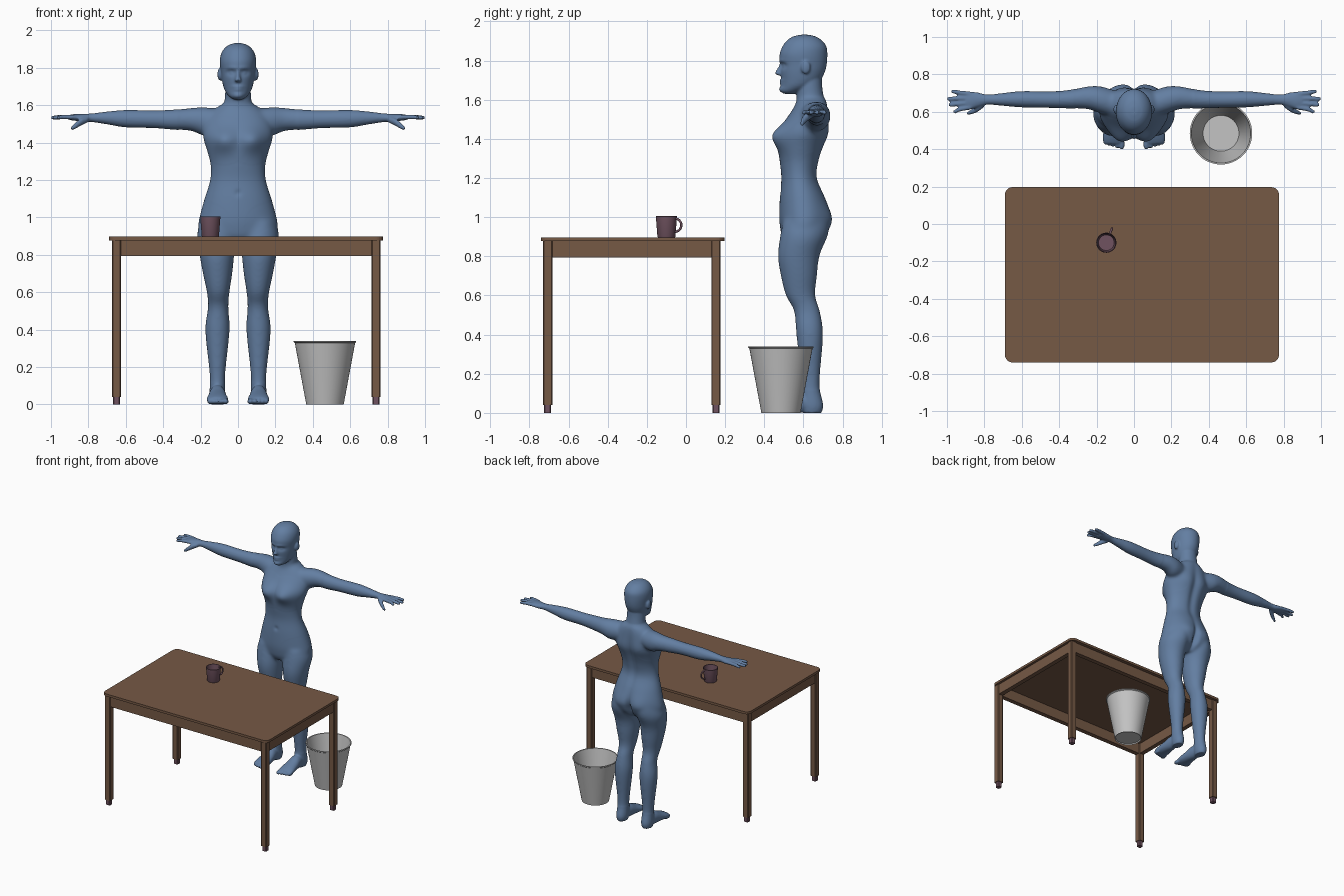
import bpy, bmesh, math
from mathutils import Vector, Matrix

if "Cube" in bpy.data.objects:
    bpy.data.objects.remove(bpy.data.objects["Cube"], do_unlink=True)


def material(name, rgb):
    m = bpy.data.materials.new(name)
    m.use_nodes = True
    m.diffuse_color = (*rgb, 1)
    m.node_tree.nodes["Principled BSDF"].inputs["Base Color"].default_value = (*rgb, 1)
    return m


BLUE = material("slate blue", (0.125, 0.21, 0.36))
WOOD = material("brown wood", (0.18, 0.1, 0.06))
MAUVE = material("dull mauve", (0.16, 0.085, 0.115))
GREY = material("light grey", (0.55, 0.55, 0.55))


def finish(name, bm, mat, angle=None):
    me = bpy.data.meshes.new(name)
    bm.to_mesh(me)
    bm.free()
    me.materials.append(mat)
    ob = bpy.data.objects.new(name, me)
    bpy.context.collection.objects.link(ob)
    if angle:
        bpy.ops.object.select_all(action='DESELECT')
        ob.select_set(True)
        bpy.context.view_layer.objects.active = ob
        bpy.ops.object.shade_smooth_by_angle(angle=math.radians(angle))
    return ob


def box(name, lo, hi, mat, bevel=0.0):
    lo, hi = Vector(lo), Vector(hi)
    bm = bmesh.new()
    bmesh.ops.create_cube(bm, size=1, matrix=Matrix.Translation((lo + hi) / 2)
                          @ Matrix.Diagonal((*(hi - lo), 1)))
    if bevel:
        upright = [e for e in bm.edges if abs(e.verts[0].co.z - e.verts[1].co.z) > 0.001]
        bmesh.ops.bevel(bm, geom=upright, offset=bevel, segments=6 if bevel > 0.02 else 1,
                        affect='EDGES', profile=0.5)
    return finish(name, bm, mat)


def lathe(name, profile, centre, mat, steps=48):
    bm = bmesh.new()
    vs = [bm.verts.new((r, 0, z)) for r, z in profile]
    edges = [bm.edges.new(p) for p in zip(vs, vs[1:])]
    bmesh.ops.spin(bm, geom=vs + edges, axis=(0, 0, 1), cent=(0, 0, 0),
                   angle=math.tau, steps=steps, use_duplicate=False)
    bmesh.ops.remove_doubles(bm, verts=bm.verts, dist=0.0005)
    bmesh.ops.recalc_face_normals(bm, faces=bm.faces)
    bmesh.ops.translate(bm, verts=bm.verts, vec=centre)
    return finish(name, bm, mat, 35)


# Table
box("table_top", (-0.69, -0.74, 0.878), (0.775, 0.197, 0.897), WOOD, 0.04)
for side, x in (("right", -0.65), ("left", 0.738)):
    for end, y in (("front", -0.707), ("back", 0.153)):
        box(f"table_leg_{end}_{side}", (x - .024, y - .024, 0.04), (x + .024, y + .024, 0.878), WOOD, 0.005)
        box(f"leg_cap_{end}_{side}", (x - .018, y - .018, 0), (x + .018, y + .018, 0.04), MAUVE, 0.005)
    box(f"apron_{side}", (x - .018, -0.69, 0.795), (x + .018, 0.14, 0.878), WOOD)
for end, y in (("front", -0.707), ("back", 0.153)):
    box(f"apron_{end}", (-0.63, y - .018, 0.795), (0.72, y + .018, 0.878), WOOD)

# Waste bin
lathe("bin", [(0, .008), (.094, .008), (.1, 0), (.161, .328), (.167, .333), (.167, .34),
              (.159, .34), (.096, .014), (0, .014)], (0.465, 0.485, 0), GREY)

# Mug and handle
MUG = Vector((-0.148, -0.1, 0.897))
lathe("mug", [(0, 0), (.044, 0), (.046, .004), (.054, .107), (.052, .109), (.05, .107),
              (.042, .008), (0, .008)], MUG, MAUVE, 32)
curve = bpy.data.curves.new("mug_handle", 'CURVE')
curve.dimensions = '3D'
curve.bevel_depth = 0.006
curve.bevel_resolution = 3
spline = curve.splines.new('POLY')
spline.points.add(12)
out = Vector((0.37, 0.93, 0))
for i, p in enumerate(spline.points):
    a = math.pi * (i / 12 - 0.5)
    p.co = (*(MUG + out * (0.046 + 0.036 * math.cos(a)) + Vector((0, 0, 0.062 + 0.034 * math.sin(a)))), 1)
curve.materials.append(MAUVE)
bpy.context.collection.objects.link(bpy.data.objects.new("mug_handle", curve))

# Figure: smooth lofts through a few elliptical sections
AXES = {'x': (1, 2, 0), 'y': (0, 2, 1), 'z': (0, 1, 2)}


def loft(bm, axis, rows, n=32, sub=5):
    """Rows are (position on axis, centre u, centre v, radius u, radius v)."""
    rows = [Vector(r) for r in rows]
    dense = []
    for i in range(len(rows) - 1):
        p0, p1, p2, p3 = rows[max(i - 1, 0)], rows[i], rows[i + 1], rows[min(i + 2, len(rows) - 1)]
        for s in range(sub):
            t = s / sub
            dense.append((p1 * 2 + (p2 - p0) * t + (p0 * 2 - p1 * 5 + p2 * 4 - p3) * t * t
                          + (p1 * 3 - p0 - p2 * 3 + p3) * t ** 3) / 2)
    dense.append(rows[-1])
    iu, iv, iw = AXES[axis]
    rings = []
    for w, u, v, ru, rv in dense:
        ring = []
        for k in range(n):
            a = math.tau * k / n
            co = [0, 0, 0]
            co[iu], co[iv], co[iw] = u + ru * math.cos(a), v + rv * math.sin(a), w
            ring.append(bm.verts.new(co))
        rings.append(ring)
    faces = [bm.faces.new(rings[0]), bm.faces.new(rings[-1])]
    for a, b in zip(rings, rings[1:]):
        faces += [bm.faces.new((a[k], a[(k + 1) % n], b[(k + 1) % n], b[k])) for k in range(n)]
    bmesh.ops.recalc_face_normals(bm, faces=faces)


def ball(bm, centre, radii):
    bmesh.ops.create_uvsphere(bm, u_segments=20, v_segments=12, radius=1,
                              matrix=Matrix.Translation(centre) @ Matrix.Diagonal((*radii, 1)))


bm = bmesh.new()
# Leg and foot
loft(bm, 'z', [(.98, .115, .6, .085, .105), (.9, .115, .595, .105, .115), (.8, .113, .575, .093, .106),
               (.7, .109, .577, .079, .093), (.6, .106, .585, .061, .076), (.52, .106, .618, .055, .067),
               (.4, .11, .632, .066, .069), (.2, .11, .635, .046, .051), (.12, .11, .637, .041, .047),
               (.04, .11, .645, .042, .056), (0, .11, .645, .034, .047)])
loft(bm, 'y', [(.66, .11, .05, .03, .045), (.58, .11, .052, .042, .052), (.52, .11, .04, .05, .039),
               (.46, .11, .028, .058, .027), (.43, .11, .02, .052, .019)])
for i, x in enumerate((.066, .092, .113, .133, .152)):
    ball(bm, (x, .427 + .006 * i, .017), (.016 if i == 0 else .011, .03, .016))
# Arm and palm
loft(bm, 'x', [(.1, .64, 1.515, .07, .065), (.18, .664, 1.513, .073, .077), (.25, .675, 1.524, .061, .062),
               (.35, .667, 1.523, .049, .053), (.45, .665, 1.525, .044, .047), (.6, .667, 1.528, .043, .046),
               (.7, .666, 1.532, .034, .034), (.78, .665, 1.533, .027, .023), (.83, .664, 1.533, .038, .021),
               (.87, .661, 1.535, .047, .018), (.9, .66, 1.535, .045, .014)])
# Fingers and thumb
for y0, x1, y1 in ((.625, .968, .602), (.648, .992, .638), (.672, 1.0, .67), (.695, .978, .708)):
    loft(bm, 'x', [(.87, y0, 1.536, .013, .013), (.93, (y0 + y1) / 2, 1.537, .0125, .0125),
                   (x1 - .012, y1, 1.534, .011, .011), (x1, y1, 1.533, .006, .006)], 12)
loft(bm, 'x', [(.8, .645, 1.525, .018, .016), (.84, .615, 1.51, .018, .02),
               (.875, .597, 1.486, .012, .016), (.895, .59, 1.474, .006, .008)], 12)
# Ear
ball(bm, (.097, .612, 1.765), (.013, .024, .034))
# Other side
copy = bmesh.ops.duplicate(bm, geom=bm.verts[:] + bm.edges[:] + bm.faces[:])["geom"]
bmesh.ops.scale(bm, vec=(-1, 1, 1), verts=[g for g in copy if isinstance(g, bmesh.types.BMVert)])
bmesh.ops.reverse_faces(bm, faces=[g for g in copy if isinstance(g, bmesh.types.BMFace)])
# Torso, neck, head and nose
loft(bm, 'z', [(.86, 0, .585, .09, .07), (.9, 0, .595, .19, .105), (.95, 0, .6, .213, .12),
               (1.0, 0, .604, .207, .128), (1.1, 0, .595, .18, .116), (1.2, 0, .58, .15, .093),
               (1.28, 0, .58, .147, .101), (1.36, 0, .587, .167, .116), (1.43, 0, .6, .187, .125),
               (1.5, 0, .62, .178, .108), (1.56, 0, .638, .145, .088), (1.605, 0, .645, .09, .073)], 48)
loft(bm, 'z', [(1.52, 0, .645, .13, .08), (1.58, 0, .642, .095, .078), (1.62, 0, .635, .073, .07),
               (1.68, 0, .63, .068, .066), (1.74, 0, .63, .065, .066)])
loft(bm, 'z', [(1.63, 0, .53, .022, .025), (1.645, 0, .545, .045, .056), (1.67, 0, .572, .066, .083),
               (1.7, 0, .588, .078, .1), (1.74, 0, .596, .087, .113), (1.78, 0, .6, .092, .119),
               (1.83, 0, .6, .097, .122), (1.87, 0, .605, .092, .113), (1.9, 0, .605, .076, .092),
               (1.922, 0, .605, .05, .06), (1.932, 0, .605, .018, .02)], 48)
loft(bm, 'z', [(1.724, 0, .482, .012, .01), (1.735, 0, .474, .018, .02), (1.755, 0, .48, .011, .016),
               (1.785, 0, .487, .009, .009)], 16)

# Fuse all parts into one skin
figure = finish("figure", bm, BLUE)
fuse = figure.modifiers.new("fuse", 'REMESH')
fuse.mode = 'VOXEL'
fuse.voxel_size = 0.0065
relax = figure.modifiers.new("relax", 'SMOOTH')
relax.iterations = 3
bm = bmesh.new()
bm.from_object(figure, bpy.context.evaluated_depsgraph_get())
figure.modifiers.clear()
soft = [v for v in bm.verts if abs(v.co.x) < 0.32 and 0.12 < v.co.z < 1.62]
for _ in range(25):
    bmesh.ops.smooth_vert(bm, verts=soft, factor=0.5, use_axis_x=True, use_axis_y=True, use_axis_z=True)

# Soft sculpted bumps: centre, radii, push along y
BUMPS = [((.08, .47, 1.415), (.05, .08, .045), -.042),    # chest
         ((.085, .71, .97), (.055, .08, .07), .024),      # seat
         ((0, .72, .93), (.014, .06, .06), -.03),         # seat cleft
         ((0, .7, 1.32), (.022, .06, .16), -.014),        # spine
         ((.08, .72, 1.43), (.045, .05, .06), .01),       # shoulder blade
         ((0, .49, 1.13), (.012, .04, .012), .006),       # navel
         ((.036, .49, 1.775), (.017, .05, .011), .014),   # eye socket
         ((.036, .49, 1.773), (.009, .04, .006), -.007),  # eye
         ((.03, .48, 1.798), (.025, .04, .008), -.005),   # brow
         ((0, .49, 1.698), (.02, .04, .006), -.009),      # upper lip
         ((0, .49, 1.683), (.017, .04, .006), -.009),     # lower lip
         ((0, .51, 1.652), (.022, .05, .014), -.014)]     # chin
for v in bm.verts:
    here = v.co.copy()
    here.x = abs(here.x)
    for centre, radii, push in BUMPS:
        d = [(here[i] - centre[i]) / radii[i] for i in range(3)]
        q = d[0] ** 2 + d[1] ** 2 + d[2] ** 2
        if q < 9:
            v.co.y += push * math.exp(-q / 2)
bm.to_mesh(figure.data)
bm.free()
figure.data.shade_smooth()
